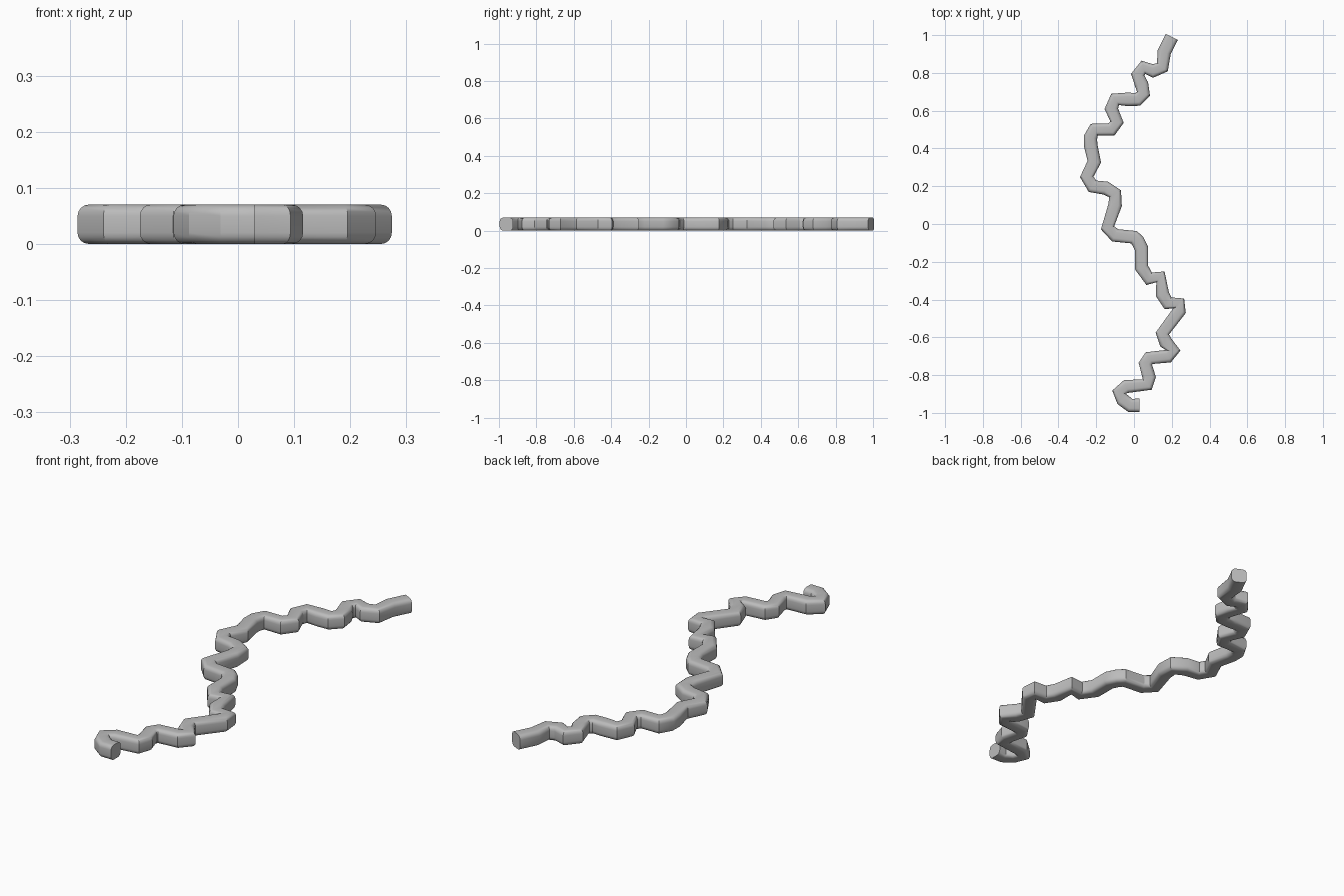
import bpy
import bmesh
import math
from mathutils import Vector

default_cube = bpy.data.objects.get("Cube")
if default_cube:
    bpy.data.objects.remove(default_cube, do_unlink=True)

HALF_WIDTH = 0.036
HEIGHT = 0.07
CORNER = 0.02
CORNER_STEPS = 4

# Centre line of the winding strip, in hundredths of a unit, back to front
CENTRE_LINE = [
    (20, 99), (16, 91), (15, 83), (10, 81), (5, 83), (2, 79), (4, 74),
    (5, 69), (2, 66), (-3, 66), (-10, 66), (-12, 61), (-9, 54), (-12, 50),
    (-21, 50), (-23, 46), (-23, 42), (-21, 33), (-25, 25), (-22, 20),
    (-15, 19), (-10, 16), (-10, 10), (-14, -2), (-10, -6), (0, -7),
    (2, -9), (4, -13), (4, -23), (8, -29), (14, -28), (15, -37),
    (18, -42), (24, -42), (24, -46), (15, -58), (17, -63), (21, -67),
    (18, -70), (8, -71), (6, -74), (8, -81), (7, -85), (-4, -86),
    (-8, -89), (-6, -93), (-2, -96), (3, -96),
]


def make_material(name, colour):
    material = bpy.data.materials.new(name)
    material.use_nodes = True
    material.diffuse_color = colour
    material.node_tree.nodes["Principled BSDF"].inputs["Base Color"].default_value = colour
    return material


def rounded_section():
    """Rounded square cross-section as (sideways, up) pairs."""
    section = []
    for quarter in range(4):
        middle = math.radians(45 + 90 * quarter)
        side = math.copysign(HALF_WIDTH - CORNER, math.cos(middle))
        up = math.copysign(HEIGHT / 2 - CORNER, math.sin(middle))
        for step in range(CORNER_STEPS + 1):
            angle = math.radians(90 * (quarter + step / CORNER_STEPS))
            section.append((side + CORNER * math.cos(angle),
                            HEIGHT / 2 + up + CORNER * math.sin(angle)))
    return section


def sweep(name, path, section, material):
    """Carry an upright section along a flat path, turned to each bend's bisector."""
    bm = bmesh.new()
    rings = []
    for i, point in enumerate(path):
        tangent = Vector((0, 0))
        if i > 0:
            tangent += (point - path[i - 1]).normalized()
        if i < len(path) - 1:
            tangent += (path[i + 1] - point).normalized()
        tangent.normalize()
        normal = Vector((-tangent.y, tangent.x))
        rings.append([bm.verts.new((*(point + normal * side), up)) for side, up in section])

    # Side walls, then flat end caps
    count = len(section)
    for first, second in zip(rings, rings[1:]):
        for j in range(count):
            k = (j + 1) % count
            bm.faces.new((first[j], first[k], second[k], second[j]))
    bm.faces.new(rings[0])
    bm.faces.new(list(reversed(rings[-1])))
    bmesh.ops.recalc_face_normals(bm, faces=bm.faces)

    mesh = bpy.data.meshes.new(name)
    bm.to_mesh(mesh)
    bm.free()
    mesh.materials.append(material)
    obj = bpy.data.objects.new(name, mesh)
    bpy.context.collection.objects.link(obj)
    return obj


# Winding strip
grey = make_material("plain_grey", (0.5, 0.5, 0.5, 1.0))
path = [Vector(point) / 100 for point in CENTRE_LINE]
strip = sweep("winding_strip", path, rounded_section(), grey)

bpy.ops.object.select_all(action="DESELECT")
strip.select_set(True)
bpy.context.view_layer.objects.active = strip
bpy.ops.object.shade_smooth_by_angle(angle=math.radians(30))
